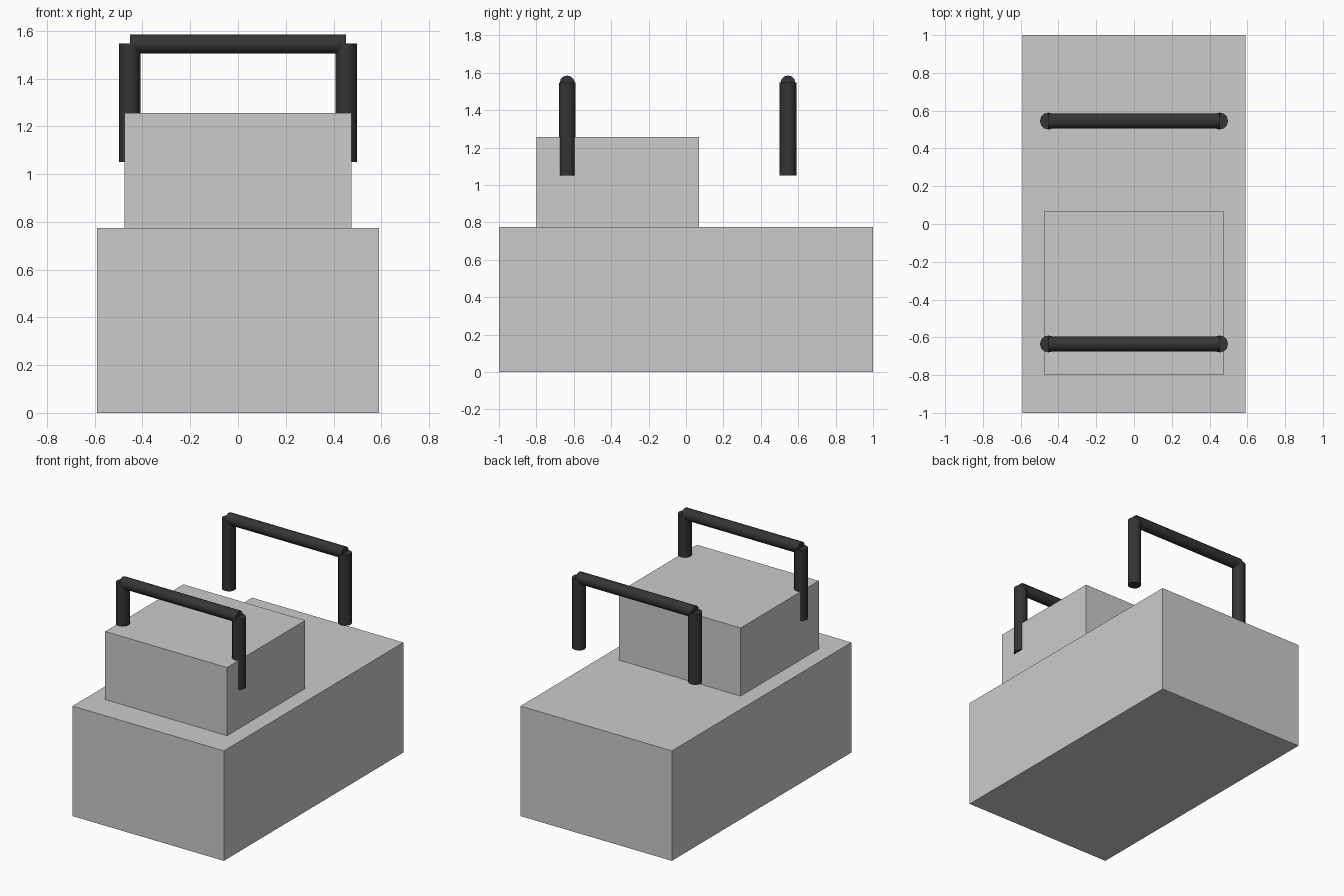
import bpy
from math import pi, radians

if "Cube" in bpy.data.objects:
    bpy.data.objects.remove(bpy.data.objects["Cube"])

dark = bpy.data.materials.new("dark_metal")
dark.diffuse_color = (0.035, 0.035, 0.035, 1)
dark.use_nodes = True
dark.node_tree.nodes["Principled BSDF"].inputs["Base Color"].default_value = dark.diffuse_color


def box(name, x, y, z):
    """Box spanning the given (min, max) ranges."""
    centre = [(a + b) / 2 for a, b in (x, y, z)]
    bpy.ops.mesh.primitive_cube_add(size=1, location=centre)
    ob = bpy.context.object
    ob.name = name
    ob.scale = [b - a for a, b in (x, y, z)]
    bpy.ops.object.transform_apply(location=False, rotation=False, scale=True)


def rod(name, radius, length, location, rotation=(0, 0, 0)):
    """Twelve-sided rod with soft sides and sharp ends."""
    bpy.ops.mesh.primitive_cylinder_add(vertices=12, radius=radius, depth=length,
                                        location=location, rotation=rotation)
    ob = bpy.context.object
    ob.name = name
    ob.data.materials.append(dark)
    bpy.ops.object.shade_smooth_by_angle(angle=radians(40))


# Main body and raised cabin block
box("body", (-0.59, 0.59), (-1, 1), (0, 0.775))
box("cabin", (-0.475, 0.475), (-0.8, 0.07), (0.775, 1.255))

# Roll hoops: two posts and a crossbar each
for label, y in (("front", -0.635), ("rear", 0.545)):
    for side, sx in (("left", -1), ("right", 1)):
        rod(f"{label}_{side}_post", 0.045, 0.497, (sx * 0.453, y, 1.2985))
    rod(f"{label}_crossbar", 0.04, 0.906, (0, y, 1.545), (0, pi / 2, 0))
